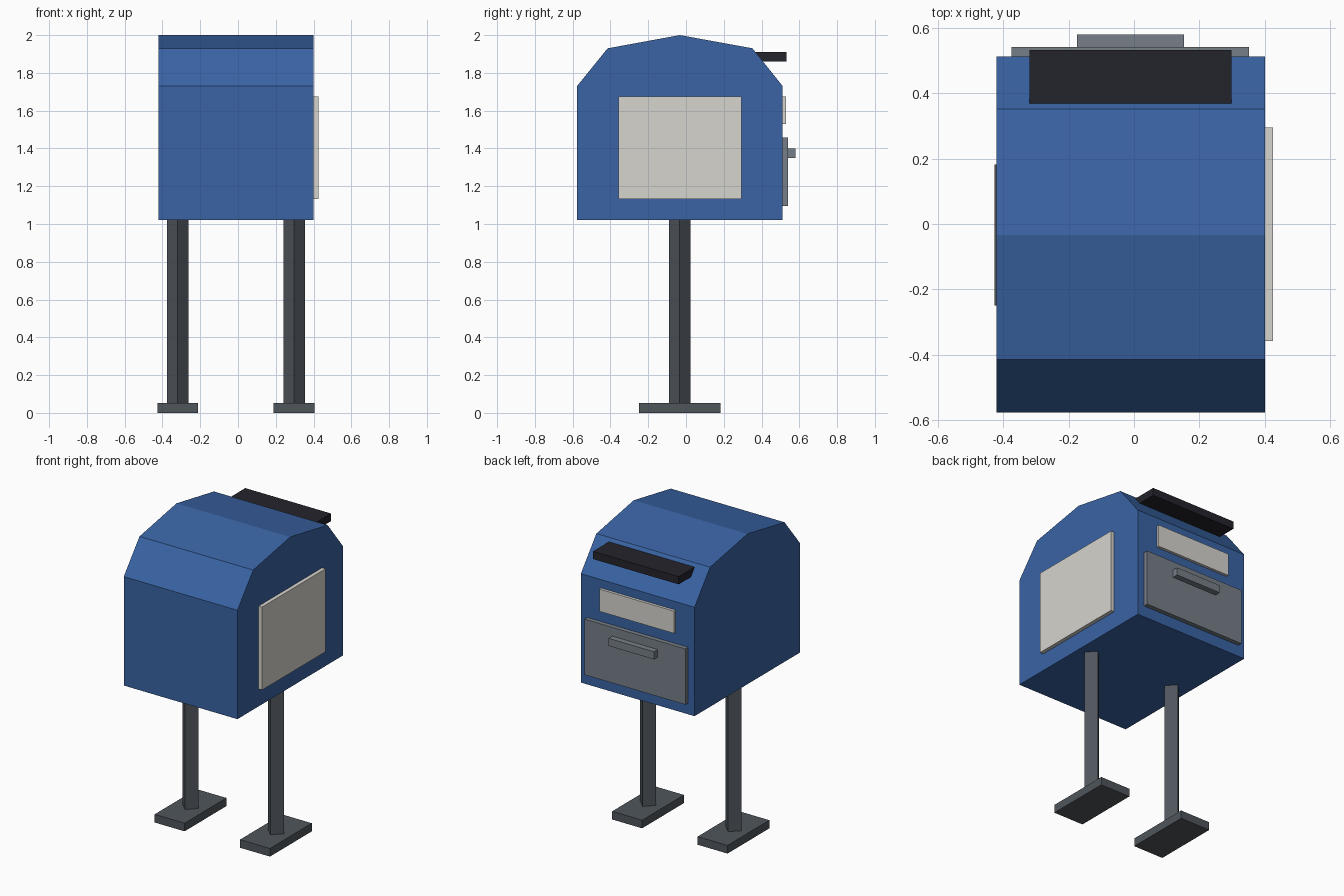
import bpy
import bmesh
from math import radians
from mathutils import Matrix

cube = bpy.data.objects.get("Cube")
if cube:
    bpy.data.objects.remove(cube, do_unlink=True)


def material(name, color):
    mat = bpy.data.materials.new(name)
    mat.use_nodes = True
    rgba = (*color, 1)
    mat.diffuse_color = rgba
    mat.node_tree.nodes["Principled BSDF"].inputs["Base Color"].default_value = rgba
    return mat


BLUE = material("blue paint", (0.041, 0.125, 0.372))
CREAM = material("off white label", (0.67, 0.66, 0.62))
STEEL = material("grey steel", (0.18, 0.212, 0.245))
DARK = material("dark grey metal", (0.08, 0.092, 0.107))
BLACK = material("black hood", (0.017, 0.017, 0.025))


def finish(name, bm, mat):
    bmesh.ops.recalc_face_normals(bm, faces=bm.faces)
    mesh = bpy.data.meshes.new(name)
    bm.to_mesh(mesh)
    bm.free()
    mesh.materials.append(mat)
    obj = bpy.data.objects.new(name, mesh)
    bpy.context.collection.objects.link(obj)
    return obj


def box(name, mat, x, y, z):
    """Box given as (min, max) on each axis."""
    bm = bmesh.new()
    bmesh.ops.create_cube(bm, size=1)
    for v in bm.verts:
        v.co = [r[0] if c < 0 else r[1] for c, r in zip(v.co, (x, y, z))]
    return finish(name, bm, mat)


LEFT, RIGHT = 0.40, -0.42
BACK, FRONT = 0.512, -0.577
BOTTOM = 1.02

# Body: faceted side profile extruded across the width
profile = [(FRONT, BOTTOM), (BACK, BOTTOM), (BACK, 1.73), (0.352, 1.93),
           (-0.033, 2.0), (-0.415, 1.93), (FRONT, 1.73)]
bm = bmesh.new()
side = bm.faces.new([bm.verts.new((RIGHT, y, z)) for y, z in profile])
grown = bmesh.ops.extrude_face_region(bm, geom=[side])["geom"]
bmesh.ops.translate(bm, vec=(LEFT - RIGHT, 0, 0),
                    verts=[g for g in grown if isinstance(g, bmesh.types.BMVert)])
# Keep both end caps
if not any(f.calc_center_median().x < RIGHT + 0.001 for f in bm.faces):
    bmesh.ops.holes_fill(bm, edges=[e for e in bm.edges if e.is_boundary])
finish("body", bm, BLUE)

# Panels, hood and collection drawer
box("side_panel", CREAM, (LEFT - 0.01, 0.425), (-0.358, 0.295), (1.133, 1.674))
box("back_label", CREAM, (-0.283, 0.254), (BACK - 0.01, 0.53), (1.53, 1.675))
box("hood", BLACK, (-0.32, 0.298), (0.368, 0.532), (1.86, 1.91))
box("drawer", STEEL, (-0.374, 0.352), (BACK - 0.01, 0.541), (1.094, 1.457))
box("drawer_handle", STEEL, (-0.175, 0.153), (0.53, 0.579), (1.35, 1.40))

# Legs: square posts turned on the diagonal, each on a flat foot
for label, cx in (("right", -0.319), ("left", 0.297)):
    bm = bmesh.new()
    bmesh.ops.create_cone(bm, cap_ends=True, segments=4, radius1=0.057, radius2=0.057,
                          depth=BOTTOM - 0.03)
    for v in bm.verts:  # put the corners on the x and y axes
        if abs(abs(v.co.x) - abs(v.co.y)) < 0.001:
            v.co = Matrix.Rotation(radians(45), 3, "Z") @ v.co
    bmesh.ops.translate(bm, vec=(cx, -0.034, (BOTTOM + 0.05) / 2), verts=bm.verts)
    finish(label + "_leg", bm, DARK)
    box(label + "_foot", DARK, (cx - 0.108, cx + 0.108), (-0.249, 0.182), (0, 0.053))
